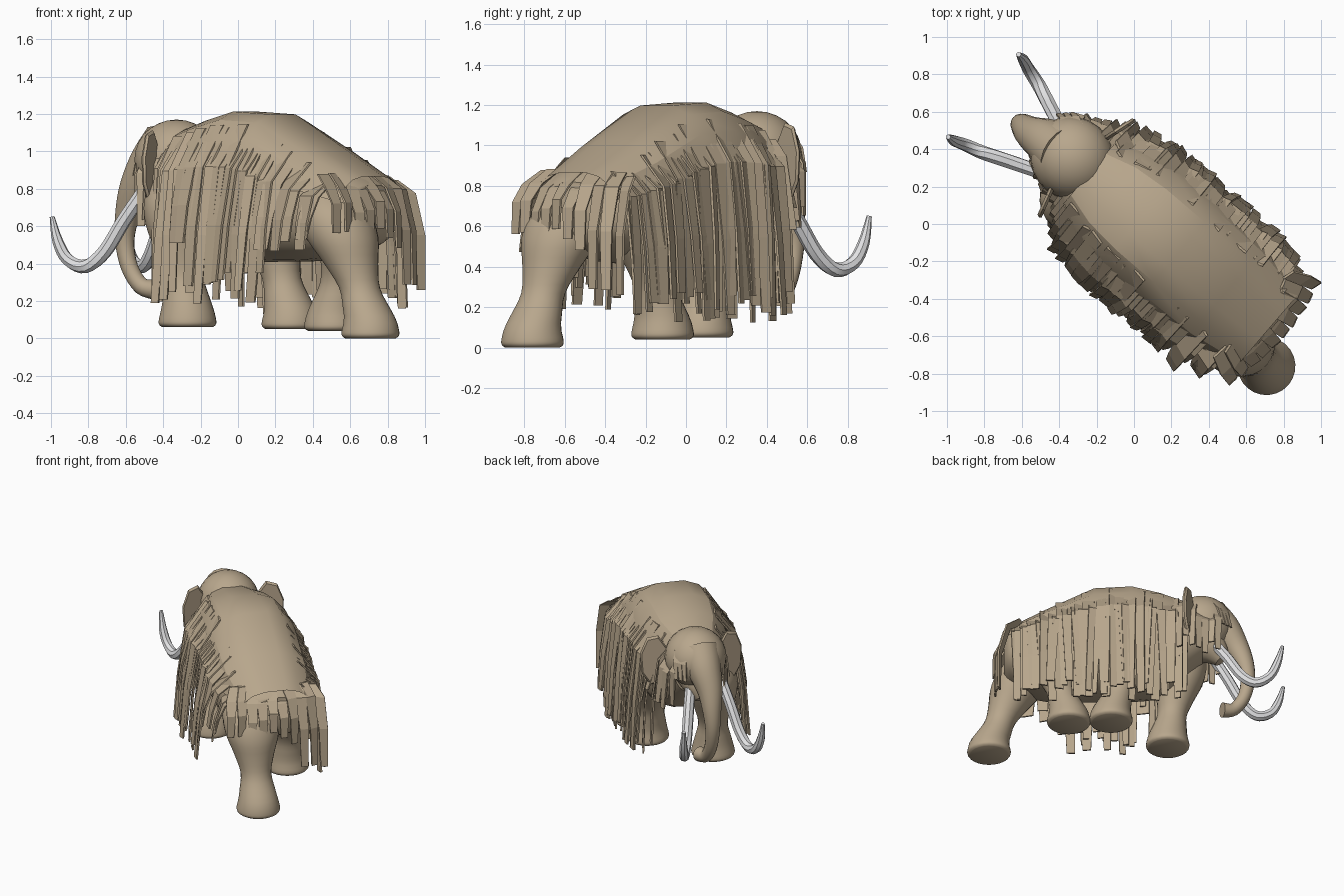
import bpy, bmesh, math, random
from mathutils import Vector

random.seed(4)
cube = bpy.data.objects.get("Cube")
if cube:
    bpy.data.objects.remove(cube)


def material(name, rgb):
    m = bpy.data.materials.new(name)
    m.use_nodes = True
    m.diffuse_color = (*rgb, 1)
    m.node_tree.nodes["Principled BSDF"].inputs["Base Color"].default_value = (*rgb, 1)
    return m


TAN = material("tan_wool", (0.48, 0.385, 0.265))
IVORY = material("pale_ivory", (0.76, 0.76, 0.77))

# The animal walks diagonally: u runs forward, v to its left, z up
FWD, SIDE = Vector((-0.76, 0.65, 0)), Vector((-0.65, -0.76, 0))


def place(p):
    return Vector((0.05, 0.04, 0)) + FWD * p[0] + SIDE * p[1] + Vector((0, 0, p[2]))


def finish(name, bm, mat, smooth=True, angle=40):
    bmesh.ops.recalc_face_normals(bm, faces=bm.faces)
    me = bpy.data.meshes.new(name)
    bm.to_mesh(me)
    bm.free()
    me.materials.append(mat)
    ob = bpy.data.objects.new(name, me)
    bpy.context.collection.objects.link(ob)
    if smooth:
        bpy.ops.object.select_all(action="DESELECT")
        ob.select_set(True)
        bpy.context.view_layer.objects.active = ob
        bpy.ops.object.shade_smooth_by_angle(angle=math.radians(angle))


def spline(keys, steps=4):
    """Catmull-Rom through tuples of any length."""
    out = []
    for i in range(len(keys) - 1):
        quad = [keys[max(0, i - 1)], keys[i], keys[i + 1], keys[min(len(keys) - 1, i + 2)]]
        for s in range(steps):
            t = s / steps
            out.append([0.5 * (2 * b + (c - a) * t + (2 * a - 5 * b + 4 * c - d) * t * t
                               + (3 * b - a - 3 * c + d) * t ** 3) for a, b, c, d in zip(*quad)])
    return out + [list(keys[-1])]


def loft(name, rings, mat, closed=True, angle=40):
    bm = bmesh.new()
    rows = [[bm.verts.new(place(p)) for p in ring] for ring in rings]
    n = len(rows[0])
    for a, b in zip(rows, rows[1:]):
        for i in range(n if closed else n - 1):
            j = (i + 1) % n
            bm.faces.new((a[i], a[j], b[j], b[i]))
    if closed:
        bm.faces.new(rows[0])
        bm.faces.new(rows[-1])
    finish(name, bm, mat, True, angle)


def tube(name, keys, mat, sides=14):
    """Round tube through (u, v, z, radius) keys."""
    path = spline(keys)
    rings = []
    for i, (u, v, z, r) in enumerate(path):
        tan = Vector(path[min(i + 1, len(path) - 1)][:3]) - Vector(path[max(i - 1, 0)][:3])
        a = tan.cross(Vector((0, 1, 0))).normalized()
        b = tan.cross(a).normalized()
        rings.append([Vector((u, v, z)) + r * (a * math.cos(k * math.tau / sides)
                      + b * math.sin(k * math.tau / sides)) for k in range(sides)])
    loft(name, rings, mat)


# Body: barrel rings of (u, centre z, half width, half height)
BODY = [(-0.91, 0.69, 0.17, 0.13), (-0.84, 0.68, 0.27, 0.19), (-0.6, 0.71, 0.33, 0.29),
        (-0.25, 0.79, 0.34, 0.38), (0, 0.80, 0.34, 0.39), (0.22, 0.79, 0.31, 0.35),
        (0.38, 0.83, 0.23, 0.27), (0.5, 0.88, 0.17, 0.2)]


def oval(u, zc, w, h, angles, power=0.8):
    def s(x):
        return math.copysign(abs(x) ** power, x)
    return [(u, 0.02 + w * s(math.cos(a)), zc + h * s(math.sin(a))) for a in angles]


full = [k * math.tau / 24 for k in range(24)]
loft("body", [oval(*r, full) for r in spline(BODY)], TAN)

# Back coat: a faceted cape lying over the barrel
upper = [math.radians(d) for d in (12, 35, 58, 78, 102, 122, 145, 168)]
cape = [(-0.9, 0.67, 0.28, 0.2), (-0.6, 0.71, 0.34, 0.32), (-0.27, 0.79, 0.35, 0.415),
        (0, 0.80, 0.35, 0.42), (0.2, 0.79, 0.32, 0.38), (0.37, 0.82, 0.24, 0.3)]
loft("back_coat", [oval(*r, upper) for r in cape], TAN, False, 25)

# Head
bm = bmesh.new()
bmesh.ops.create_uvsphere(bm, u_segments=24, v_segments=14, radius=1)
for v in bm.verts:
    v.co = place((0.49 + 0.23 * v.co.x, 0.01 + 0.22 * v.co.y, 0.955 + 0.215 * v.co.z))
finish("head", bm, TAN)

# Trunk and jaw
tube("trunk", [(0.55, 0.02, 1.02, 0.15), (0.65, 0.03, 0.93, 0.125), (0.74, 0.05, 0.8, 0.092),
               (0.80, 0.05, 0.66, 0.067), (0.82, 0.05, 0.52, 0.052), (0.79, 0.045, 0.38, 0.046),
               (0.72, 0.03, 0.28, 0.046), (0.64, 0, 0.26, 0.055)], TAN, 16)
tube("jaw", [(0.45, 0.01, 0.85, 0.16), (0.57, 0.02, 0.77, 0.12), (0.64, 0.03, 0.69, 0.06)], TAN)

# Tusks, mirrored about the slightly turned muzzle
for side, sign in (("left", 1), ("right", -1)):
    keys = [(0.58, 0.115, 0.78, 0.038), (0.68, 0.155, 0.63, 0.039), (0.78, 0.195, 0.465, 0.039),
            (0.88, 0.235, 0.385, 0.037), (0.98, 0.265, 0.42, 0.034),
            (1.035, 0.285, 0.52, 0.029), (1.07, 0.29, 0.65, 0.013)]
    tube(side + "_tusk", [(u, 0.065 + sign * v, z, r) for u, v, z, r in keys], IVORY, 8)

# Legs: foot and hip positions as (u, v), ground height and thigh fullness
LEGS = {"front_left_leg": (0.25, 0.2, 0.36, 0.17, 0.06, 1),
        "front_right_leg": (-0.15, -0.18, 0.06, -0.17, 0.05, 1),
        "rear_left_leg": (-1.02, 0.18, -0.74, 0.17, 0.0, 1.15),
        "rear_right_leg": (-0.45, -0.18, -0.64, -0.16, 0.04, 1)}
SHAPE = [(0, 0.135), (0.015, 0.153), (0.05, 0.152), (0.16, 0.125), (0.27, 0.105),
         (0.4, 0.135), (0.54, 0.175), (0.68, 0.17), (0.8, 0.1)]
for name, (fu, fv, hu, hv, ground, fullness) in LEGS.items():
    rings = []
    for h, r in spline(SHAPE, 3):
        t = max(0, h - 0.1) / 0.6
        r *= 1 + (fullness - 1) * min(t, 1)
        rings.append([(fu + (hu - fu) * t + r * math.cos(a), fv + (hv - fv) * t + r * math.sin(a),
                       ground + h) for a in full])
    loft(name, rings, TAN)


def lock(bm, path, along, width, tip, thick=0.012):
    """Flat hair lock: a tapered plate following a short path."""
    along = Vector(along).normalized()
    rows = []
    for i, p in enumerate(path):
        w = (width + (tip - width) * i / (len(path) - 1)) / 2
        out = along.cross(Vector((0, 0, 1))) * thick / 2
        rows.append([bm.verts.new(place(Vector(p) + along * a * w + out * b))
                     for a, b in ((1, 1), (-1, 1), (-1, -1), (1, -1))])
    for a, b in zip(rows, rows[1:]):
        for i in range(4):
            bm.faces.new((a[i], a[i - 1], b[i - 1], b[i]))
    bm.faces.new(rows[0])
    bm.faces.new(rows[-1])


def barrel(u):
    return min(spline(BODY, 8), key=lambda r: abs(r[0] - u))


# Long side fringes in two staggered layers; short broad plates over the trailing leg
rnd = random.uniform
for side, sign in (("left", 1), ("right", -1)):
    bm = bmesh.new()
    for layer in range(2):
        for k in range(20):
            u = 0.36 - 0.061 * k - 0.03 * layer
            _, zc, w, h = barrel(u)
            short = sign > 0 and u < -0.52
            parted = sign > 0 and 0 < u < 0.12
            if short and k % 2:
                continue
            top = zc + h * (0.84 - 0.22 * layer) + rnd(-0.04, 0.02)
            low = (rnd(0.45, 0.58) if short else rnd(0.5, 0.62) if parted
                   else rnd(0.12, 0.28) if sign < 0 else rnd(0.17, 0.36))
            wide = rnd(0.11, 0.14) if short else rnd(0.06, 0.1)
            flare = rnd(0.1, 0.16) if short else rnd(0.06, 0.1) + (0.04 if sign > 0 else 0)
            lean = rnd(-0.03, 0.03)
            shoulder = zc + h * 0.3
            path = [(u, 0.02 + sign * w * (0.68 + 0.14 * layer), top),
                    (u, 0.02 + sign * (w + flare * 0.4), shoulder),
                    (u + lean / 2, 0.02 + sign * (w + flare * 0.8), (shoulder + low) / 2),
                    (u + lean, 0.02 + sign * (w + flare), low)]
            lock(bm, path, (1, rnd(-0.35, 0.35), 0), wide, wide * 0.65)
    finish(side + "_hair_fringe", bm, TAN, False)

# Rump fringe: long on the right corner, short above the trailing leg
bm = bmesh.new()
for k in range(10):
    v = -0.32 + 0.075 * k
    low = rnd(0.12, 0.32) if v < -0.12 else rnd(0.48, 0.6)
    top = 0.87 + rnd(-0.03, 0.02)
    bend = -0.91 + 0.4 * v * v
    path = [(bend + 0.08, v * 0.8, top), (bend - 0.01, v * 0.95, top - 0.07),
            (bend - 0.07, v, (top + low) / 2), (bend - 0.075, v * 1.02, low)]
    lock(bm, path, (rnd(-0.3, 0.3), 1, 0), 0.09, 0.05)
finish("rump_fringe", bm, TAN, False)

# Neck and cheek tufts
bm = bmesh.new()
for sign in (1, -1):
    for k in range(7):
        u = 0.34 + 0.045 * k
        v = sign * (0.26 - 0.013 * k)
        top = 0.98 + rnd(-0.04, 0.05)
        path = [(u, v * 0.75, top), (u, v * 1.05, top - 0.08),
                (u, v * (1.35 - 0.05 * k), rnd(0.56, 0.7))]
        lock(bm, path, (1, rnd(-0.6, 0.6), 0), 0.075, 0.04)
    for k in range(3):
        u, v = 0.61 + 0.025 * k, sign * (0.17 - 0.025 * k)
        lock(bm, [(u - 0.03, v * 0.85, 1.06), (u + 0.01, v, 0.99), (u + 0.04, v, 0.87)],
             (1, -sign, 0), 0.045, 0.025)
finish("head_tufts", bm, TAN, False)

# Ears: thin eight-sided plates standing off the turned head
for side, sign in (("left", 1), ("right", -1)):
    rings = []
    for off, size in ((-0.014, 0.92), (0, 1), (0.014, 0.92)):
        rings.append([(0.425 + 0.025 * sign + off - 0.03 * math.cos(a) * size,
                       sign * (0.27 + 0.1 * size * math.cos(a)),
                       0.92 + 0.2 * size * math.sin(a)) for a in full[1::3]])
    loft(side + "_ear", rings, TAN)
